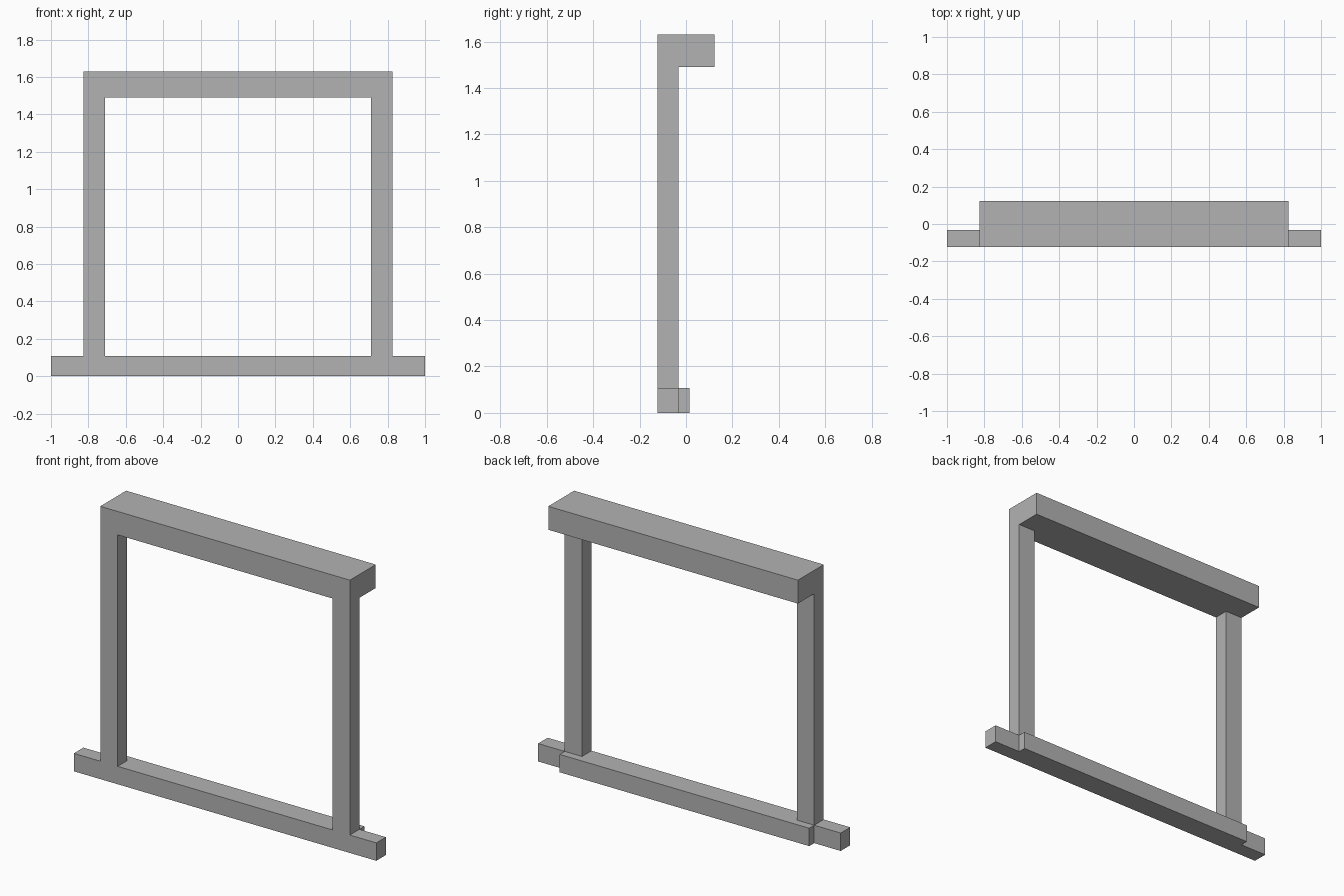
import bpy
import bmesh
from mathutils import Matrix, Vector

default_cube = bpy.data.objects.get("Cube")
if default_cube:
    bpy.data.objects.remove(default_cube, do_unlink=True)

# Single plain grey
grey = bpy.data.materials.new("plain_grey")
grey.use_nodes = True
colour = (0.45, 0.45, 0.45, 1)
grey.diffuse_color = colour
grey.node_tree.nodes["Principled BSDF"].inputs["Base Color"].default_value = colour


def box(name, low, high):
    """Box between two opposite corners."""
    low, high = Vector(low), Vector(high)
    mesh = bpy.data.meshes.new(name)
    bm = bmesh.new()
    bmesh.ops.create_cube(bm, size=1, matrix=Matrix.Translation((low + high) / 2)
                          @ Matrix.Diagonal((*(high - low), 1)))
    bm.to_mesh(mesh)
    bm.free()
    mesh.materials.append(grey)
    obj = bpy.data.objects.new(name, mesh)
    bpy.context.collection.objects.link(obj)
    return obj


# Main dimensions
half_width, inner = 0.825, 0.71
front, post_back, sill_back, back = -0.122, -0.032, 0.015, 0.122
sill_top, beam_bottom, top = 0.107, 1.49, 1.63

# Sill with projecting ends, and its deeper strip behind the opening
box("sill", (-1, front, 0), (1, post_back, sill_top))
box("sill_back_strip", (-half_width, post_back, 0), (half_width, sill_back, sill_top))

# Upright posts
box("left_post", (inner, front, sill_top), (half_width, post_back, beam_bottom))
box("right_post", (-half_width, front, sill_top), (-inner, post_back, beam_bottom))

# Deep beam across the top
box("top_beam", (-half_width, front, beam_bottom), (half_width, back, top))
